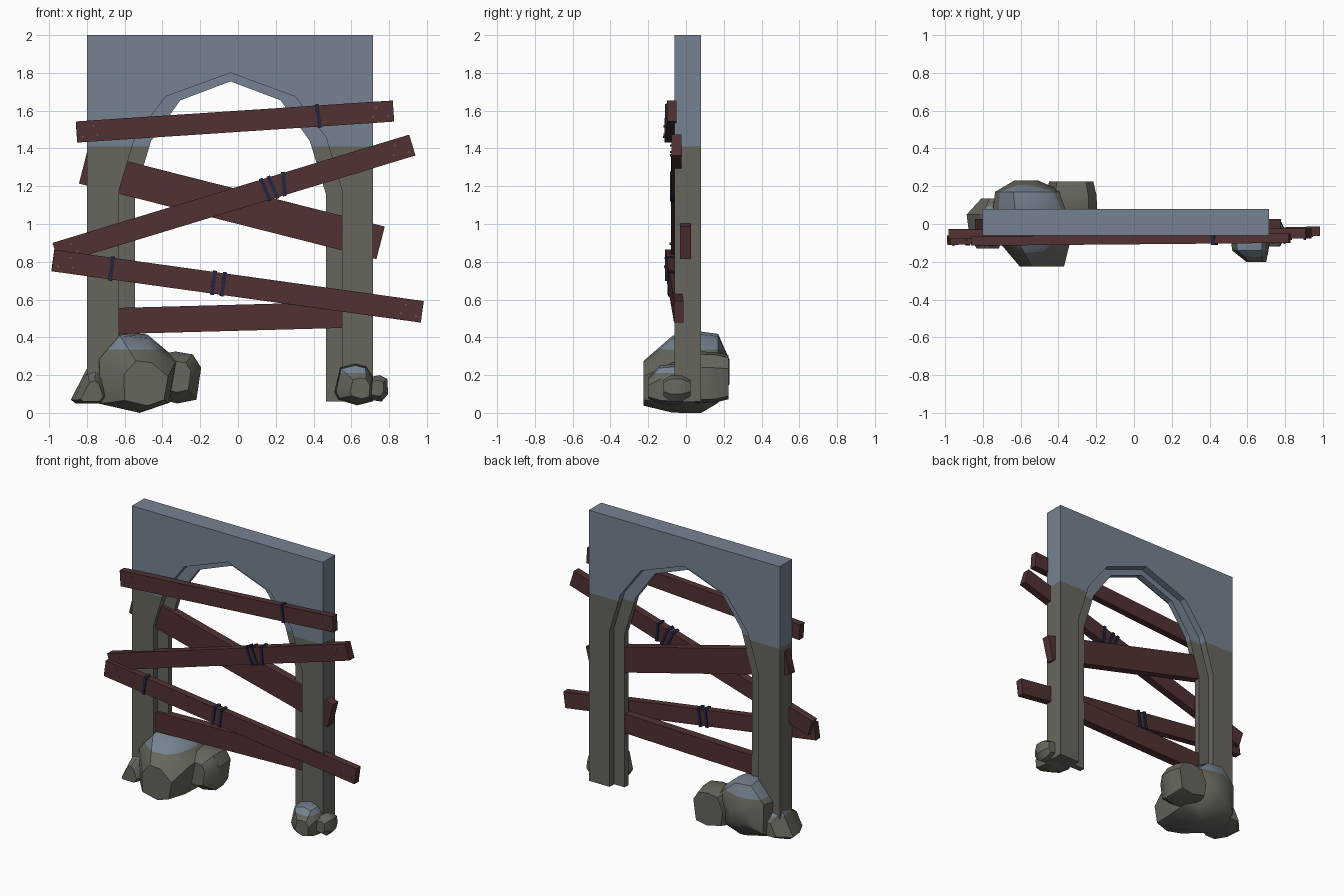
import bpy, bmesh, math
from mathutils import Matrix, Vector

if "Cube" in bpy.data.objects:
    bpy.data.objects.remove(bpy.data.objects["Cube"])


def material(name, rgb):
    m = bpy.data.materials.new(name)
    m.diffuse_color = (*rgb, 1)
    m.use_nodes = True
    m.node_tree.nodes["Principled BSDF"].inputs["Base Color"].default_value = m.diffuse_color
    return m


STONE = material("mossy_stone", (0.135, 0.132, 0.108))
FROST = material("blue_stone", (0.18, 0.225, 0.285))
WOOD = material("dark_red_wood", (0.083, 0.031, 0.032))
STRAP = material("navy_strap", (0.017, 0.018, 0.06))
NAIL = material("nail_grey", (0.13, 0.11, 0.1))


def finish(name, bm, mats, cut=None):
    """Optionally split at a height; faces above it get the second material."""
    if cut is not None:
        bmesh.ops.bisect_plane(bm, geom=bm.verts[:] + bm.edges[:] + bm.faces[:],
                               plane_co=(0, 0, cut), plane_no=(0, 0, 1))
        for f in bm.faces:
            f.material_index = int(f.calc_center_bounds().z > cut)
    bmesh.ops.recalc_face_normals(bm, faces=bm.faces[:])
    me = bpy.data.meshes.new(name)
    bm.to_mesh(me)
    bm.free()
    for m in mats:
        me.materials.append(m)
    ob = bpy.data.objects.new(name, me)
    bpy.context.collection.objects.link(ob)
    return ob


def prism(name, outline, y0, y1):
    bm = bmesh.new()
    face = bm.faces.new([bm.verts.new((x, y0, z)) for x, z in outline])
    new = bmesh.ops.extrude_face_region(bm, geom=[face], use_keep_orig=True)["geom"]
    bmesh.ops.translate(bm, verts=[v for v in new if isinstance(v, bmesh.types.BMVert)],
                        vec=(0, y1 - y0, 0))
    return finish(name, bm, [STONE, FROST], 1.41)


def arch(half):
    """Mirror half an arch about the opening's centre, running right to left."""
    cx = -0.04
    return [(cx + x, z) for x, z in half] + [(cx - x, z) for x, z in half[-2::-1]]


# stone wall with arched opening, and the thinner inner rim
OUTER = arch([(.59, .06), (.59, 1.18), (.505, 1.46), (.342, 1.675), (0, 1.80)])
INNER = arch([(.505, .06), (.505, 1.16), (.42, 1.44), (.265, 1.655), (0, 1.755)])
prism("arch_wall", [(-.80, .06), (-.80, 2.0), (.715, 2.0), (.715, .06)] + OUTER, -.06, .08)
prism("arch_rim", OUTER + INNER[::-1], -.01, .03)


def box(name, frame, size, mat, at=(0, 0, 0)):
    bm = bmesh.new()
    bmesh.ops.create_cube(bm, size=1, matrix=frame @ Matrix.Translation(at)
                          @ Matrix.Diagonal((*size, 1)))
    return finish(name, bm, [mat])


def plank(name, a, b, width, thick, straps=(), nails=True):
    """Board from end a to end b, with wrapped straps and nails at both ends."""
    a, b = Vector(a), Vector(b)
    x = (b - a).normalized()
    z = Vector((0, 0, 1))
    y = z.cross(x).normalized()
    z = x.cross(y)
    frame = Matrix((x, y, z)).transposed().to_4x4()
    frame.translation = (a + b) / 2
    length = (b - a).length
    box(name, frame, (length, thick, width), WOOD)
    for sx, tilt in straps:
        turn = frame @ Matrix.Translation(((sx - (a.x + b.x) / 2) / x.x, 0, 0)) \
            @ Matrix.Rotation(tilt, 4, 'Y')
        box(name + "_strap", turn, (.02, thick + .014, width + .014), STRAP)
    if not nails:
        return
    bm = bmesh.new()
    for s in (-1, 1):
        for dx, dz in ((.03, -.25), (.09, .22), (.11, -.2)):
            pos = Matrix.Translation((s * (length / 2 - dx), -thick / 2, dz * width))
            bmesh.ops.create_cone(bm, cap_ends=True, segments=6, radius1=.006, radius2=.006,
                                  depth=.012, matrix=frame @ pos @ Matrix.Rotation(math.pi / 2, 4, 'X'))
    finish(name + "_nails", bm, [NAIL])


# boards nailed over the opening
plank("top_board", (-.855, -.09, 1.487), (.823, -.075, 1.598), .112, .05, [(.425, -.06)])
plank("rising_board", (-.965, -.053, .845), (.923, -.05, 1.418), .115, .055,
      [(.145, -.1), (.185, -.1), (.243, .22)])
plank("falling_board", (-.98, -.086, .807), (.975, -.038, .535), .115, .05,
      [(-.67, 0), (-.13, 0), (-.078, 0)])
# boards set inside the wall thickness
plank("inner_board", (-.82, -.003, 1.30), (.755, -.003, .90), .178, .06, nails=False)
plank("lower_inner_board", (-.66, -.003, .486), (.60, -.003, .52), .138, .06, nails=False)


def rock(name, outline, layers, cut=9):
    """Hull of a front outline repeated in depth layers of (y, scale, dx, dz)."""
    cx = sum(p[0] for p in outline) / len(outline)
    cz = sum(p[1] for p in outline) / len(outline)
    bm = bmesh.new()
    for y, s, dx, dz in layers:
        for x, z in outline:
            bm.verts.new((cx + (x - cx) * s + dx, y, cz + (z - cz) * s + dz))
    res = bmesh.ops.convex_hull(bm, input=bm.verts[:])
    bmesh.ops.delete(bm, geom=[v for v in bm.verts if not v.link_faces], context='VERTS')
    bmesh.ops.dissolve_limit(bm, angle_limit=.1, verts=bm.verts[:], edges=bm.edges[:])
    ob = finish(name, bm, [STONE, FROST], cut)
    bpy.ops.object.select_all(action='DESELECT')
    ob.select_set(True)
    bpy.context.view_layer.objects.active = ob
    bpy.ops.object.shade_smooth_by_angle(angle=math.radians(35))


# rocks at the foot of each pillar
rock("big_rock", [(-.745, .30), (-.63, .43), (-.48, .415), (-.32, .28), (-.36, .055),
                  (-.52, 0), (-.74, .05)],
     [(-.225, .55, .05, -.06), (-.07, .95, 0, -.01), (.08, 1, 0, 0), (.17, .85, -.02, .02),
      (.23, .3, -.03, 0)], .335)
rock("side_rock", [(-.47, .2), (-.42, .31), (-.33, .325), (-.24, .31), (-.195, .24),
                   (-.22, .07), (-.32, .05), (-.45, .08)],
     [(-.02, .6, 0, 0), (.06, 1, 0, 0), (.15, .98, 0, 0), (.225, .85, 0, 0)])
rock("left_rock", [(-.885, .07), (-.80, .235), (-.75, .25), (-.71, .22), (-.67, .1),
                   (-.71, .05), (-.86, .05)],
     [(-.13, .55, 0, -.03), (-.04, .9, 0, -.01), (.05, 1, 0, 0), (.135, .5, .02, -.02)], .205)
rock("right_rock", [(.51, .11), (.54, .24), (.62, .26), (.68, .245), (.72, .18),
                    (.71, .06), (.63, .04), (.53, .07)],
     [(-.2, .5, .03, -.02), (-.14, .92, 0, 0), (-.05, 1, 0, 0), (.03, .6, 0, 0)], .21)
rock("pebble", [(.67, .13), (.70, .19), (.75, .2), (.79, .18), (.795, .1), (.76, .06), (.69, .07)],
     [(-.12, .6, 0, 0), (-.08, 1, 0, 0), (-.02, .98, 0, 0), (.025, .6, 0, 0)])
